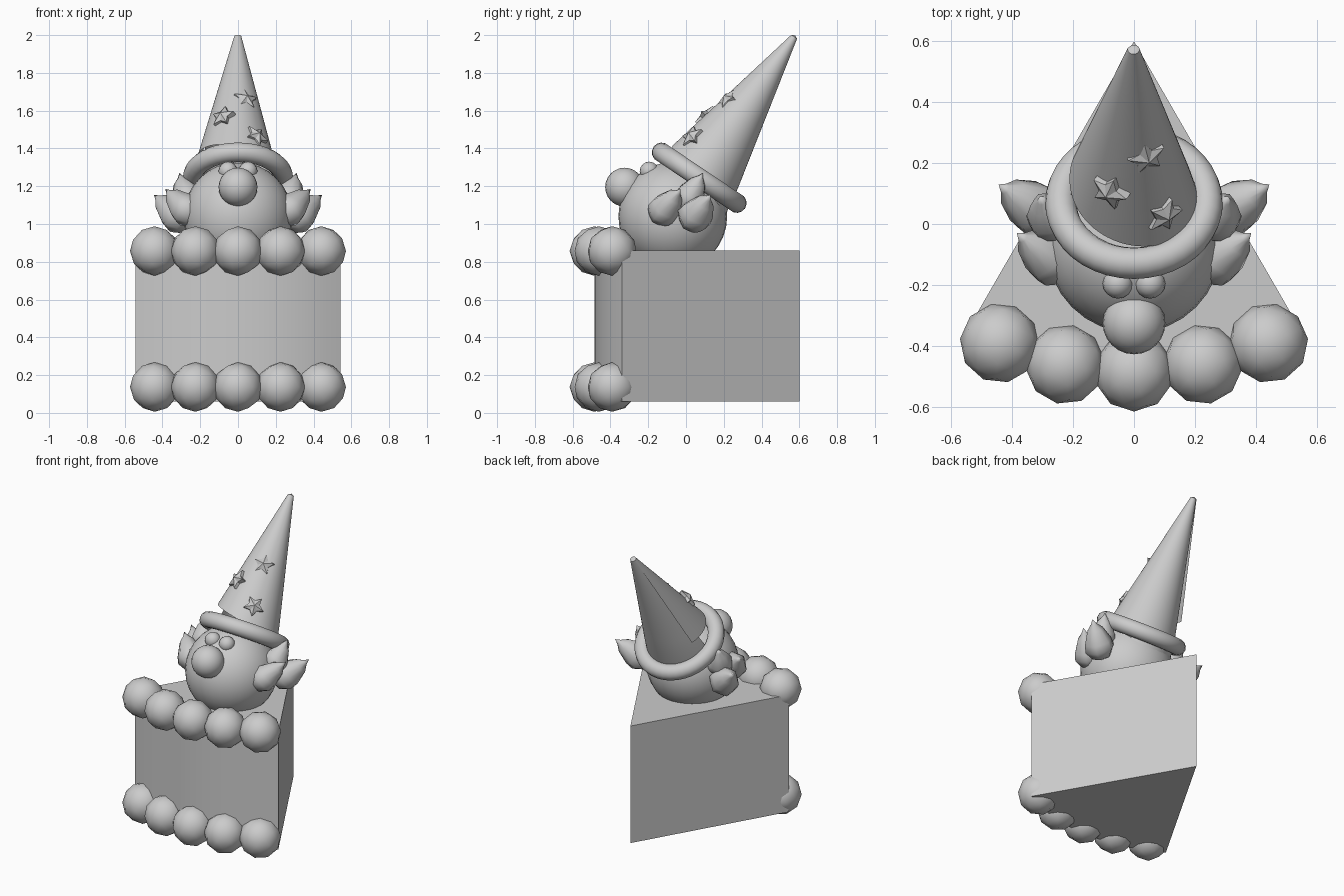
import bpy, bmesh, math
from mathutils import Matrix, Vector

if "Cube" in bpy.data.objects:
    bpy.data.objects.remove(bpy.data.objects["Cube"])


def make(name, bm, matrix=None, smooth=40):
    bmesh.ops.recalc_face_normals(bm, faces=bm.faces[:])
    me = bpy.data.meshes.new(name)
    bm.to_mesh(me)
    bm.free()
    ob = bpy.data.objects.new(name, me)
    bpy.context.collection.objects.link(ob)
    if matrix:
        ob.matrix_world = matrix
    if smooth:
        bpy.ops.object.select_all(action='DESELECT')
        ob.select_set(True)
        bpy.context.view_layer.objects.active = ob
        bpy.ops.object.shade_smooth_by_angle(angle=math.radians(smooth))
    return ob


def ball(name, loc, r, seg=24):
    bm = bmesh.new()
    bmesh.ops.create_uvsphere(bm, u_segments=seg, v_segments=seg // 2, radius=r)
    return make(name, bm, Matrix.Translation(loc))


# Cake wedge: apex at the back, curved front
APEX, R = Vector((0, 0.6, 0)), 1.085


def arc(deg, z):
    a = math.radians(deg)
    return APEX + Vector((R * math.sin(a), -R * math.cos(a), z))


bm = bmesh.new()
outline = [APEX + Vector((0, 0, 0.06))] + [arc(-30 + 5 * i, 0.06) for i in range(13)]
face = bm.faces.new([bm.verts.new(p) for p in outline])
top = bmesh.ops.extrude_face_region(bm, geom=[face])
bmesh.ops.translate(bm, vec=(0, 0, 0.8), verts=[v for v in top['geom'] if isinstance(v, bmesh.types.BMVert)])
make("cake_wedge", bm)

# Two rows of low-poly icing balls along the curved front
for row, z in (("lower", 0.137), ("upper", 0.857)):
    for i in range(-2, 3):
        bm = bmesh.new()
        bmesh.ops.create_icosphere(bm, subdivisions=2, radius=0.131)
        mat = Matrix.Translation(arc(12 * i, z)) @ Matrix.Rotation(math.radians(12 * i), 4, 'Z')
        make(f"icing_ball_{row}_{i + 3}", bm, mat, 60)

# Head, nose and eyes
ball("head", (0, -0.07, 1.04), 0.288, 32)
ball("nose", (0, -0.325, 1.195), 0.103)
for s, side in ((-1, "left"), (1, "right")):
    ball(f"eye_{side}", (s * 0.053, -0.195, 1.28), 0.05, 16)


# Hair tufts: ridged teardrops, mirrored
def tuft(name, center, tip, r):
    axis = Vector(tip) - Vector(center)
    length = axis.length
    prof = [(-1.0 * r, 0.0), (-0.75 * r, 0.65 * r), (-0.2 * r, r), (0.3 * r, 0.93 * r),
            (0.62 * length, 0.55 * r), (0.82 * length, 0.2 * r), (length, 0.0)]
    bm = bmesh.new()
    rings = []
    for h, q in prof:
        if q == 0:
            rings.append([bm.verts.new((0, 0, h))] * 13)
            continue
        ring = []
        for k in range(12):
            a = math.tau * k / 12
            qq = q * (1.0 if k % 2 else 0.9)
            ring.append(bm.verts.new((qq * math.cos(a), qq * math.sin(a), h)))
        rings.append(ring + ring[:1])
    for lo, hi in zip(rings, rings[1:]):
        for k in range(12):
            vs = list(dict.fromkeys((lo[k], lo[k + 1], hi[k + 1], hi[k])))
            bm.faces.new(vs)
    rot = axis.to_track_quat('Z', 'Y').to_matrix().to_4x4()
    make(name, bm, Matrix.Translation(center) @ rot, 60)


TUFTS = [("front", (0.275, -0.115, 1.075), (0.385, -0.03, 1.185), 0.09),
         ("back", (0.325, 0.05, 1.045), (0.445, 0.13, 1.155), 0.095),
         ("upper", (0.27, 0.02, 1.14), (0.31, 0.09, 1.27), 0.085)]
for s, side in ((-1, "left"), (1, "right")):
    for n, c, t, r in TUFTS:
        tuft(f"hair_tuft_{n}_{side}", (s * c[0], *c[1:]), (s * t[0], *t[1:]), r)

# Hat brim: tilted torus
HAT = Matrix.Translation((0, 0.07, 1.245)) @ Matrix.Rotation(math.radians(-34), 4, 'X')
bpy.ops.mesh.primitive_torus_add(major_segments=40, minor_segments=14, major_radius=0.24, minor_radius=0.052)
brim = bpy.context.object
brim.name = "hat_brim"
brim.matrix_world = HAT
bpy.ops.object.shade_smooth_by_angle(angle=math.radians(60))

# Hat: rolled cone with a rising, overlapping lower edge
H, N, M = 0.9, 80, 6
bm = bmesh.new()
grid = []
for i in range(N + 1):
    u = i / N
    th = math.radians(540 - 380 * u)
    zb = -0.18 + 0.34 * u
    flare = 1.0 + 0.17 * max(0, (u - 0.6) / 0.4)
    col = []
    for j in range(M + 1):
        z = zb + (H - zb) * j / M
        r = (0.018 + 0.198 * (1 - z / H)) * flare
        if z < 0:
            r = 0.216 + 0.12 * -z
        col.append(bm.verts.new((r * math.cos(th), r * math.sin(th), z)))
    grid.append(col)
tip = bm.verts.new((0, 0, H + 0.008))
for a, b in zip(grid, grid[1:]):
    for j in range(M):
        bm.faces.new((a[j], b[j], b[j + 1], a[j + 1]))
    bm.faces.new((a[M], b[M], tip))
make("hat_cone", bm, HAT, 50)

# Puffy stars resting on the hat front
for i, (pos, spin) in enumerate([((-0.08, 0.105, 1.57), 10), ((0.04, 0.22, 1.66), -12), ((0.10, 0.03, 1.465), 20)]):
    local = HAT.inverted() @ Vector(pos)
    nrm = Vector((local.x, local.y, 0)).normalized() + Vector((0, 0, 0.2))
    nrm = HAT.to_3x3() @ nrm
    bm = bmesh.new()
    back, front = [], []
    for k in range(10):
        a = math.tau * k / 10 + math.pi / 2
        r = 0.066 if k % 2 == 0 else 0.036
        back.append(bm.verts.new((r * math.cos(a), r * math.sin(a), -0.022)))
        front.append(bm.verts.new((r * math.cos(a), r * math.sin(a), 0.008)))
    peak = bm.verts.new((0, 0, 0.03))
    bm.faces.new(back)
    for k in range(10):
        n = (k + 1) % 10
        bm.faces.new((back[k], back[n], front[n], front[k]))
        bm.faces.new((front[k], front[n], peak))
    rot = nrm.to_track_quat('Z', 'Y').to_matrix().to_4x4() @ Matrix.Rotation(math.radians(spin), 4, 'Z')
    make(f"hat_star_{i + 1}", bm, Matrix.Translation(pos) @ rot, 20)
